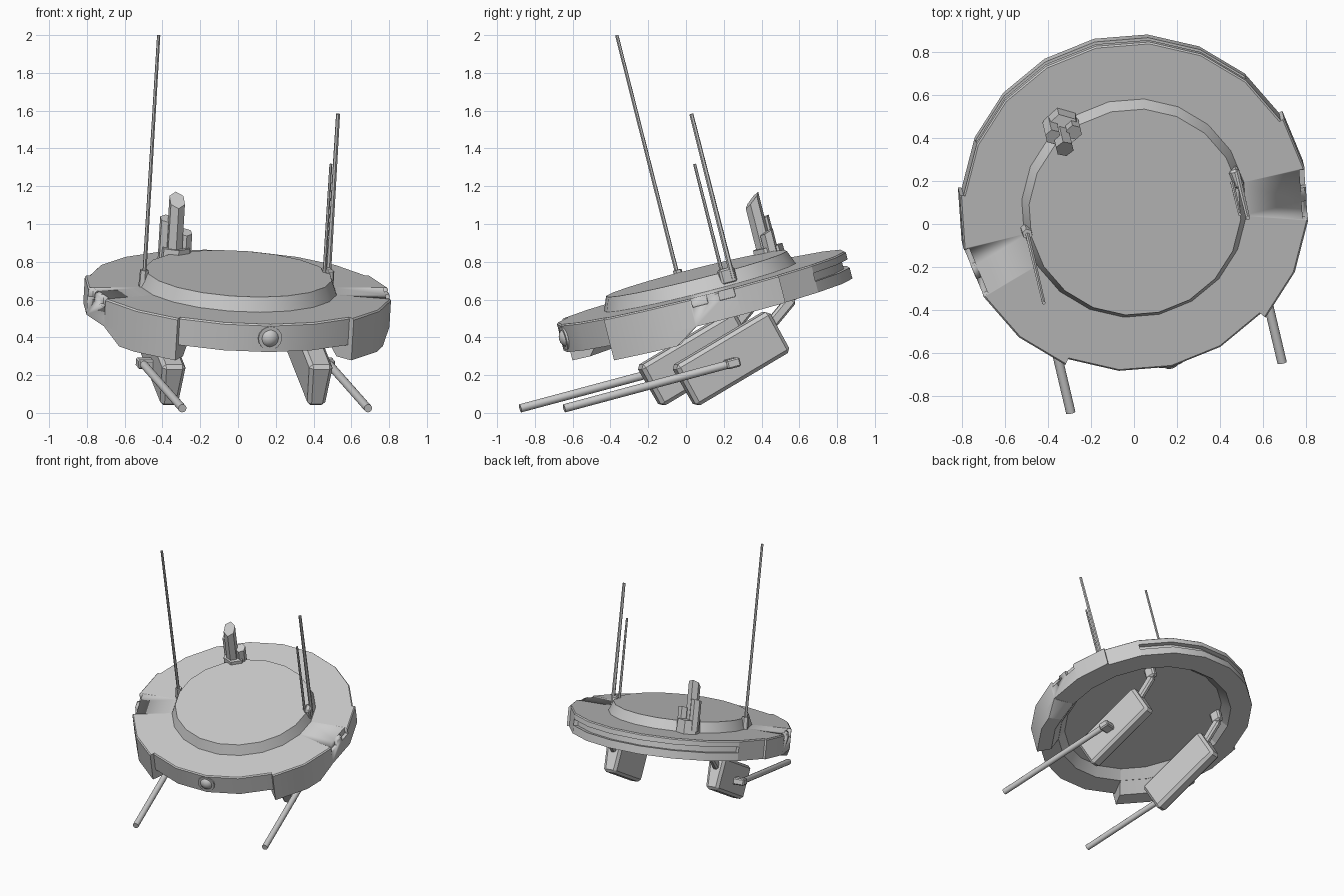
import bpy, bmesh
from math import sin, cos, radians
from mathutils import Matrix, Vector

if "Cube" in bpy.data.objects:
    bpy.data.objects.remove(bpy.data.objects["Cube"])

# Hull frame: pitched forward, then turned a little to one side
HULL = (Matrix.Translation((0, 0.074, 0.665)) @ Matrix.Rotation(radians(13.3), 4, 'Z')
        @ Matrix.Rotation(radians(14.6), 4, 'X'))


def finish(name, bm):
    bmesh.ops.recalc_face_normals(bm, faces=bm.faces)
    bm.transform(HULL)
    me = bpy.data.meshes.new(name)
    bm.to_mesh(me)
    bm.free()
    for p in me.polygons:
        p.use_smooth = True
    me.set_sharp_from_angle(angle=radians(31))
    ob = bpy.data.objects.new(name, me)
    bpy.context.collection.objects.link(ob)
    return ob


def sweep(name, stations):
    """Solid arc: each station is (angle from the front, radius scale, profile of (r, z))."""
    bm = bmesh.new()
    rings = []
    for a, s, prof in stations:
        a = radians(a)
        rings.append([bm.verts.new((r * s * sin(a), -r * s * cos(a), z)) for r, z in prof])
    n = len(rings[0])
    for A, B in zip(rings, rings[1:]):
        for i in range(n):
            j = (i + 1) % n
            bm.faces.new((A[i], A[j], B[j], B[i]))
    bm.faces.new(rings[0])
    bm.faces.new(rings[-1])
    return finish(name, bm)


def arc(name, a0, a1, prof):
    return sweep(name, [(a, 1, prof) for a in range(a0, a1 + 1, 18)])


def rod(name, p, q, r, sides=8, r2=None, slant=0.0):
    """Tapered rod from p to q, optionally with a sloping top."""
    bm = bmesh.new()
    p, q = Vector(p), Vector(q)
    d = q - p
    bmesh.ops.create_cone(bm, cap_ends=True, segments=sides, radius1=r,
                          radius2=r if r2 is None else r2, depth=d.length)
    for v in bm.verts:
        if v.co.z > 0:
            v.co.z += slant * v.co.y
    rot = Vector((0, 0, 1)).rotation_difference(d).to_matrix().to_4x4()
    bm.transform(Matrix.Translation((p + q) / 2) @ rot)
    return finish(name, bm)


def box(name, c, size, rx=0, rz=0, taper=1.0, bevel=0.0):
    bm = bmesh.new()
    bmesh.ops.create_cube(bm, size=1)
    for v in bm.verts:
        v.co = Vector(v.co[i] * size[i] for i in range(3))
        if v.co.z < 0:
            v.co.x *= taper
    if bevel:
        bmesh.ops.bevel(bm, geom=bm.edges[:], offset=bevel, segments=1, affect='EDGES')
    bm.transform(Matrix.Translation(c) @ Matrix.Rotation(radians(rz), 4, 'Z')
                 @ Matrix.Rotation(radians(rx), 4, 'X'))
    return finish(name, bm)


def rim(ro):
    return [(0.5, 0), (ro - 0.008, 0), (ro, -0.008), (ro, -0.15),
            (0.64, -0.15), (0.58, -0.085), (0.5, -0.085)]


# Central raised deck and the floor under it
rod("deck_dome", (0, 0, 0), (0, 0, 0.075), 0.525, 20, 0.495)
rod("deck_floor", (0, 0, -0.087), (0, 0, -0.003), 0.582, 20)

# Rim: inset front, grooved rear
arc("front_rim", -36, 36, rim(0.785))
grooved = [(0.5, 0), (0.79, 0), (0.797, -0.008), (0.797, -0.045), (0.765, -0.045), (0.765, -0.09),
           (0.797, -0.09), (0.797, -0.15), (0.64, -0.15), (0.58, -0.085), (0.5, -0.085)]
arc("rear_rim", 126, 234, grooved)

for side, s in (("right", 1), ("left", -1)):
    a0, a1 = sorted((s * 108, s * 126))
    arc(side + "_rear_rim", a0, a1, rim(0.797))
    # Side rim with two notches in its top edge
    a0, a1 = sorted((s * 36, s * 108))
    ob = arc(side + "_side_rim", a0, a1, rim(0.815))
    for k, t in enumerate((-0.075, 0.075)):
        u = radians(81)
        ap = 0.82 * cos(radians(9))
        c = (s * (ap * sin(u) + t * cos(u)), -ap * cos(u) + t * sin(u), -0.013)
        cut = box(f"{side}_notch_cutter_{k}", c, (0.06, 0.085, 0.07), rz=-s * 9)
        cut.hide_render = True
        cut.hide_set(True)
        m = ob.modifiers.new("notch", 'BOOLEAN')
        m.operation, m.solver, m.object = 'DIFFERENCE', 'EXACT', cut

    # Deep skirt below the front part of the side rim
    def skirt(d):
        return [(0.815, -0.148), (0.815, -d), (0.71, -d), (0.64, -0.148)]
    sweep(side + "_skirt", [(s * 36, 1, skirt(0.228)), (s * 54, 1, skirt(0.228)),
                            (s * 63, cos(radians(9)), skirt(0.228)), (s * 72, 1, skirt(0.152))])

    # Hanging pod with its rear arm
    box(side + "_pod", (s * 0.4, -0.022, -0.385), (0.13, 0.59, 0.25), rx=15.5,
        taper=0.74, bevel=0.02)
    box(side + "_pod_arm", (s * 0.4, 0.30, -0.215), (0.045, 0.19, 0.06), rx=35, bevel=0.012)
    box(side + "_pod_arm_mount", (s * 0.4, 0.37, -0.12), (0.05, 0.08, 0.10), bevel=0.012)

    # Gun barrel on the outer side of the pod
    rod(side + "_gun_barrel", (s * 0.505, -0.04, -0.404), (s * 0.505, -0.992, -0.404), 0.022, 12)
    box(side + "_gun_mount", (s * 0.485, -0.045, -0.404), (0.10, 0.075, 0.05), bevel=0.008)

# Front lens in its socket
rod("lens_socket", (0, -0.74, -0.075), (0, -0.787, -0.075), 0.064, 16)
bm = bmesh.new()
bmesh.ops.create_uvsphere(bm, u_segments=16, v_segments=10, radius=0.056)
bm.transform(Matrix.Translation((0, -0.755, -0.075)))
finish("lens", bm)

# Antennas and their bases
rod("left_antenna_base", (-0.51, 0.02, 0), (-0.51, 0.02, 0.09), 0.028, 6, 0.024)
rod("left_antenna", (-0.51, 0.015, 0.05), (-0.51, 0.015, 1.375), 0.011, 6, 0.009)
box("right_antenna_base", (0.495, 0.045, 0.05), (0.045, 0.09, 0.085), rz=8, bevel=0.01)
rod("right_long_antenna", (0.505, 0.07, 0.03), (0.505, 0.07, 0.93), 0.014, 6, 0.011)
rod("right_short_antenna", (0.472, 0.028, 0.03), (0.472, 0.028, 0.667), 0.01, 6, 0.008)

# Exhaust stack cluster
rod("stack_base", (-0.24, 0.465, 0), (-0.24, 0.465, 0.1), 0.088, 6, 0.082)
for k, (x, y, h, r) in enumerate(((-0.25, 0.447, 0.36, 0.044), (-0.29, 0.487, 0.25, 0.038),
                                  (-0.19, 0.467, 0.18, 0.038))):
    rod(f"exhaust_stack_{k}", (x, y, 0.02), (x, y, h), r, 6, slant=0.8 if k == 0 else 0.3)
